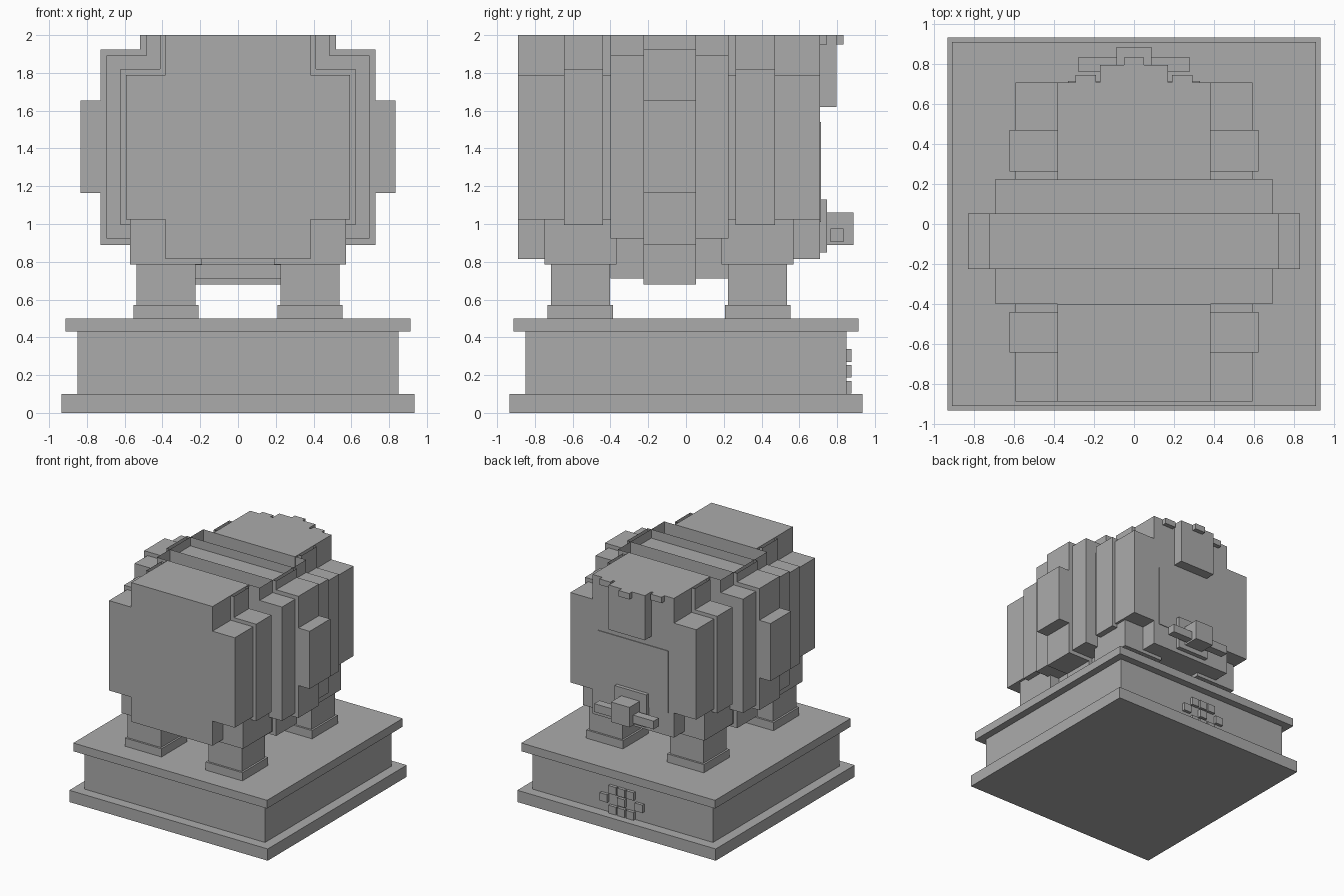
import bpy, bmesh

if "Cube" in bpy.data.objects:
    bpy.data.objects.remove(bpy.data.objects["Cube"])

grey = bpy.data.materials.new("plain grey")
grey.diffuse_color = (0.41, 0.41, 0.41, 1)
grey.use_nodes = True
grey.node_tree.nodes["Principled BSDF"].inputs["Base Color"].default_value = grey.diffuse_color

TOP = 2.0      # everything is cut off flat at this height
CY = -0.09     # middle of the barrel along y
CZ = 1.407     # barrel axis height


def boxes(name, items):
    """One object from boxes (x0, x1, y0, y1, z0, z1); boxes past TOP are cut and left open."""
    bm = bmesh.new()
    for x0, x1, y0, y1, z0, z1 in items:
        is_open = z1 > TOP + 0.01
        z1 = min(z1, TOP)
        b = [bm.verts.new((x, y, z0)) for x, y in ((x0, y0), (x1, y0), (x1, y1), (x0, y1))]
        t = [bm.verts.new((v.co.x, v.co.y, z1)) for v in b]
        bm.faces.new(b[::-1])
        if not is_open:
            bm.faces.new(t)
        for i in range(4):
            j = (i + 1) % 4
            bm.faces.new((b[i], b[j], t[j], t[i]))
    me = bpy.data.meshes.new(name)
    bm.to_mesh(me)
    bm.free()
    me.materials.append(grey)
    ob = bpy.data.objects.new(name, me)
    bpy.context.collection.objects.link(ob)
    return ob


def slab(name, r, z0, z1):
    boxes(name, [(-r, r, -r, r, z0, z1)])


def hoop(name, y0, y1, r, s):
    """Plus-shaped barrel section: a tall box crossed with a wide box."""
    boxes(name, [(-s, s, y0, y1, CZ - r, CZ + r),
                 (-r, r, y0, y1, CZ - s, CZ + s)])


# Plinth
slab("plinth_foot", 0.935, 0, 0.10)
slab("plinth_block", 0.85, 0.10, 0.43)
slab("plinth_cap", 0.913, 0.43, 0.50)

# Raised pattern of small blocks on the back of the plinth
blocks = []
for z0, xs in ((0.102, (-1, 0, 1)), (0.187, (-2, 0, 2)), (0.27, (-1, 0, 1))):
    for k in xs:
        c = k * 0.083
        blocks.append((c - 0.036, c + 0.036, 0.84, 0.876, z0, z0 + 0.067))
boxes("plinth_pattern", blocks)

# Four legs: pad, post and haunch
for sx, side in ((-1, "left"), (1, "right")):
    for sy, end in ((-1, "front"), (1, "back")):
        cx, cy = sx * 0.381, CY + sy * 0.469
        for part, h, z0, z1 in (("pad", 0.173, 0.50, 0.57),
                                ("leg", 0.157, 0.57, 0.785),
                                ("haunch", 0.191, 0.785, 1.10)):
            boxes(f"{end}_{side}_{part}", [(cx - h, cx + h, cy - h, cy + h, z0, z1)])

# Barrel sections and hoops
hoop("barrel_front_end", -0.89, -0.40, 0.593, 0.383)
hoop("barrel_back_end", 0.22, 0.71, 0.593, 0.383)
hoop("barrel_middle", -0.40, 0.225, 0.695, 0.485)
hoop("front_hoop", -0.645, -0.44, 0.623, 0.413)
hoop("back_hoop", 0.263, 0.47, 0.623, 0.413)
hoop("middle_hoop", -0.225, 0.052, 0.727, 0.518)

# Side blocks on the middle hoop
for sx, side in ((-1, "left"), (1, "right")):
    x0, x1 = sorted((sx * 0.725, sx * 0.833))
    boxes(f"{side}_side_block", [(x0, x1, -0.225, 0.052, 1.165, 1.655)])

# Back end: thin panel, hanging flap with trim studs
boxes("back_panel", [(-0.33, 0.33, 0.705, 0.716, 1.01, 1.54)])
boxes("back_flap", [(-0.17, 0.17, 0.705, 0.797, 1.62, 2.0)])
boxes("flap_studs", [(-0.293, -0.19, 0.705, 0.747, 1.95, 2.0),
                     (0.19, 0.293, 0.705, 0.747, 1.95, 2.0),
                     (-0.05, 0.05, 0.79, 0.835, 1.95, 2.0)])

# Spigot: mounting plate, block and cross bar
boxes("spigot_plate", [(-0.15, 0.15, 0.70, 0.747, 0.85, 1.13)])
boxes("spigot_block", [(-0.087, 0.087, 0.745, 0.886, 0.89, 1.06)])
boxes("spigot_bar", [(-0.28, 0.28, 0.765, 0.835, 0.905, 0.975)])
